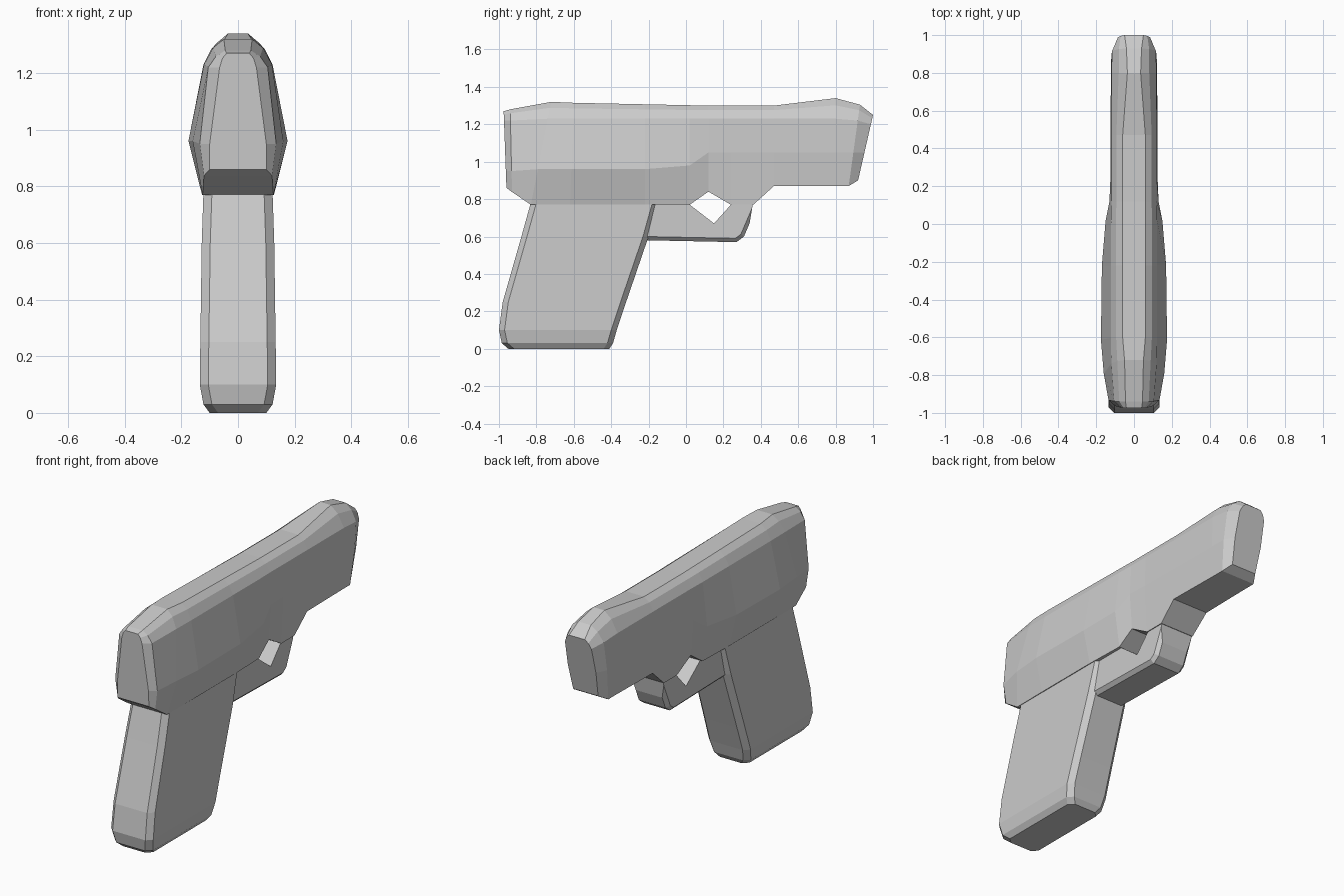
import bpy, bmesh


def finish(name, bm):
    bmesh.ops.recalc_face_normals(bm, faces=bm.faces)
    mesh = bpy.data.meshes.new(name)
    bm.to_mesh(mesh)
    bm.free()
    obj = bpy.data.objects.new(name, mesh)
    bpy.context.collection.objects.link(obj)
    return obj


def loft(name, rings):
    """Skin equal-length point rings and cap both ends."""
    bm = bmesh.new()
    loops = [[bm.verts.new(p) for p in ring] for ring in rings]
    for a, b in zip(loops, loops[1:]):
        for i in range(len(a)):
            j = (i + 1) % len(a)
            bm.faces.new((a[i], a[j], b[j], b[i]))
    bm.faces.new(loops[0])
    bm.faces.new(loops[-1])
    return finish(name, bm)


def body_ring(yb, yt, zb, zt, wb, wm, zm, ws, zs, wt):
    """Mirrored upright section, leaning from yb at the bottom to yt at the top."""
    half = [(wb, zb), (wm, zm), (ws, zs), ((ws + wt) * 0.52, zs + (zt - zs) * 0.65), (wt, zt)]
    full = half + [(-x, z) for x, z in reversed(half)]
    return [(x, yb + (yt - yb) * (z - zb) / (zt - zb), z) for x, z in full]


def grip_ring(z, y0, y1, w, c=0.03):
    """Chamfered rectangle at height z."""
    half = [(w - c, y0), (w, y0 + c), (w, y1 - c), (w - c, y1)]
    return [(x, y, z) for x, y in half + [(-x, y) for x, y in reversed(half)]]


# Upper body, from the rear end to the nose
loft("upper_body", [body_ring(*r) for r in (
    (-0.96, -0.975, 0.86, 1.27, 0.10, 0.10, 0.95, 0.065, 1.22, 0.04),
    (-0.93, -0.94, 0.838, 1.28, 0.12, 0.135, 0.95, 0.105, 1.22, 0.045),
    (-0.83, -0.72, 0.77, 1.32, 0.125, 0.16, 0.96, 0.12, 1.23, 0.05),
    (-0.62, -0.60, 0.77, 1.315, 0.127, 0.175, 0.96, 0.122, 1.23, 0.06),
    (-0.22, -0.22, 0.77, 1.307, 0.127, 0.17, 0.96, 0.122, 1.23, 0.06),
    (0.02, 0.02, 0.77, 1.302, 0.12, 0.15, 0.98, 0.122, 1.23, 0.06),
    (0.12, 0.12, 0.84, 1.30, 0.115, 0.13, 1.05, 0.12, 1.23, 0.06),
    (0.24, 0.24, 0.77, 1.30, 0.11, 0.125, 1.05, 0.12, 1.23, 0.06),
    (0.36, 0.36, 0.77, 1.30, 0.11, 0.125, 1.05, 0.12, 1.23, 0.06),
    (0.47, 0.47, 0.87, 1.30, 0.115, 0.125, 1.05, 0.12, 1.23, 0.06),
    (0.80, 0.80, 0.87, 1.34, 0.11, 0.122, 1.05, 0.12, 1.23, 0.035),
    (0.87, 0.93, 0.87, 1.305, 0.11, 0.12, 1.05, 0.115, 1.22, 0.04),
    (0.92, 1.00, 0.90, 1.25, 0.08, 0.09, 1.05, 0.085, 1.20, 0.05),
)])

# Raked handle
loft("handle", [grip_ring(*r) for r in (
    (0.0, -0.95, -0.41, 0.10),
    (0.03, -0.985, -0.39, 0.122),
    (0.10, -1.00, -0.37, 0.135),
    (0.25, -0.98, -0.32, 0.133),
    (0.60, -0.88, -0.20, 0.128),
    (0.78, -0.83, -0.15, 0.122),
)])

# Guard below the body, an open-top profile with chamfered rims
profile = [(-0.24, 0.79), (-0.21, 0.58), (0.27, 0.57), (0.31, 0.60), (0.34, 0.67),
           (0.36, 0.79), (0.24, 0.77), (0.15, 0.67), (0.02, 0.77), (0.0, 0.79)]
bm = bmesh.new()
face = bm.faces.new([bm.verts.new((-0.105, y, z)) for y, z in profile])
out = bmesh.ops.extrude_face_region(bm, geom=[face])
bmesh.ops.translate(bm, vec=(0.21, 0, 0),
                    verts=[v for v in out["geom"] if isinstance(v, bmesh.types.BMVert)])
rim = [e for e in bm.edges if abs(e.verts[0].co.x - e.verts[1].co.x) < 1e-4
       and max(v.co.z for v in e.verts) < 0.8
       and sum(v.co.z for v in e.verts) < 1.47
       and all(v.co.z < 0.68 and (v.co.y < 0.1 or v.co.y > 0.2) for v in e.verts)]
bmesh.ops.bevel(bm, geom=rim, offset=0.02, segments=1, affect='EDGES')
finish("guard", bm)
